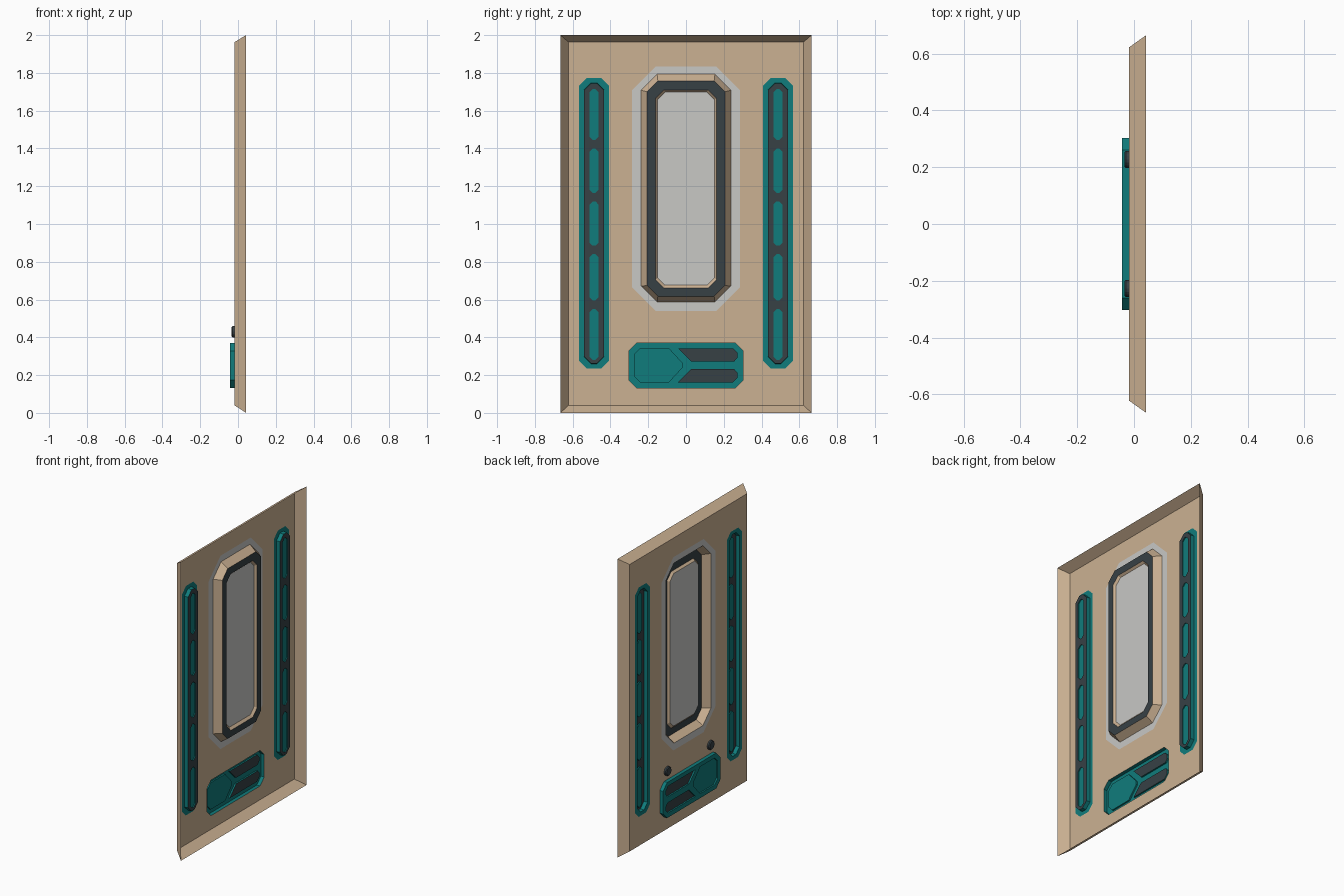
import bpy, bmesh, math
from mathutils import Vector

if "Cube" in bpy.data.objects:
    bpy.data.objects.remove(bpy.data.objects["Cube"])

def material(name, rgb):
    m = bpy.data.materials.new(name)
    m.diffuse_color = (*rgb, 1)
    m.use_nodes = True
    m.node_tree.nodes["Principled BSDF"].inputs["Base Color"].default_value = m.diffuse_color
    return m

BEIGE = material("beige", (0.60, 0.44, 0.29))
TEAL = material("teal", (0.005, 0.20, 0.20))
DARK = material("dark_grey", (0.038, 0.052, 0.060))
LIGHT = material("light_grey", (0.58, 0.58, 0.56))

FACE, BACK, PLATE = -0.018, 0.0425, -0.0425   # x of wall face, open back, plate front

def octagon(cy, hw, z0, z1, c):
    a, b = cy - hw, cy + hw
    return [(a, z0 + c), (a, z1 - c), (a + c, z1), (b - c, z1),
            (b, z1 - c), (b, z0 + c), (b - c, z0), (a + c, z0)]

def clockwise(pts):
    area = sum(p[0] * q[1] - q[0] * p[1] for p, q in zip(pts, pts[1:] + pts[:1]))
    return pts[::-1] if area > 0 else pts

class Part:
    """Collects lofted bands, holed sheets and caps into one object."""
    def __init__(self, name, *mats):
        self.name, self.mats, self.bm = name, list(mats), bmesh.new()

    def loop(self, pts, x):
        return [self.bm.verts.new((x, y, z)) for y, z in clockwise(pts)]

    def band(self, a, b, mat):
        n = len(a)
        for i in range(n):
            j = (i + 1) % n
            self.bm.faces.new((a[i], a[j], b[j], b[i])).material_index = self.mats.index(mat)

    def cap(self, a, mat):
        self.bm.faces.new(a).material_index = self.mats.index(mat)

    def sheet(self, loops, mat):
        edges = []
        for l in loops:
            for p, q in zip(l, l[1:] + l[:1]):
                edges.append(self.bm.edges.get((p, q)) or self.bm.edges.new((p, q)))
        r = bmesh.ops.triangle_fill(self.bm, use_beauty=True, use_dissolve=False,
                                    edges=edges, normal=Vector((-1, 0, 0)))
        for f in r["geom"]:
            if isinstance(f, bmesh.types.BMFace):
                f.material_index = self.mats.index(mat)
                f.normal_update()
                if f.normal.x > 0:
                    f.normal_flip()

    def finish(self):
        me = bpy.data.meshes.new(self.name)
        self.bm.normal_update()
        self.bm.to_mesh(me)
        self.bm.free()
        for m in self.mats:
            me.materials.append(m)
        ob = bpy.data.objects.new(self.name, me)
        bpy.context.collection.objects.link(ob)
        return ob

# Outlines shared by the wall openings and the parts that fill them
BAR_Y = 0.487
def bar_rim(s):
    return octagon(s * BAR_Y, 0.079, 0.235, 1.772, 0.04)
window_rim = octagon(0, 0.285, 0.54, 1.835, 0.125)
plate_rim = octagon(0, 0.303, 0.132, 0.37, 0.043)

# Wall: open-backed shell with sloped borders and openings
wall = Part("wall_panel", BEIGE)
back = wall.loop([(-0.665, 0), (-0.665, 2), (0.665, 2), (0.665, 0)], BACK)
front = wall.loop([(-0.622, 0.04), (-0.622, 1.963), (0.622, 1.963), (0.622, 0.04)], FACE)
wall.band(back, front, BEIGE)
holes = [wall.loop(o, FACE) for o in (bar_rim(-1), bar_rim(1), window_rim, plate_rim)]
wall.sheet([front] + holes, BEIGE)
wall.finish()

# Window: flat trim, sloped recess, dark frame, raised pane
win = Part("window", BEIGE, DARK, LIGHT)
loops = [win.loop(*a) for a in (
    (window_rim, FACE),
    (octagon(0, 0.238, 0.587, 1.793, 0.085), FACE),
    (octagon(0, 0.206, 0.617, 1.757, 0.057), 0.028),
    (octagon(0, 0.162, 0.660, 1.710, 0.045), 0.028),
    (octagon(0, 0.151, 0.676, 1.698, 0.040), 0.014))]
for i, m in enumerate((LIGHT, BEIGE, DARK, BEIGE)):
    win.band(loops[i], loops[i + 1], m)
win.cap(loops[-1], LIGHT)
win.finish()

# Side bars: teal rim, recessed dark channel, five teal segments
segments = [(0.28, 0.55), (0.595, 0.84), (0.885, 1.12), (1.165, 1.40), (1.445, 1.715)]
for s, side in ((-1, "left"), (1, "right")):
    bar = Part(side + "_bar", TEAL, DARK)
    a = bar.loop(bar_rim(s), FACE)
    b = bar.loop(octagon(s * BAR_Y, 0.054, 0.260, 1.747, 0.037), FACE)
    c = bar.loop(octagon(s * BAR_Y, 0.052, 0.262, 1.745, 0.036), 0.008)
    bar.band(a, b, TEAL)
    bar.band(b, c, TEAL)
    slots = []
    for z0, z1 in segments:
        rim = octagon(s * BAR_Y, 0.025, z0, z1, 0.018)
        slot, top = bar.loop(rim, 0.008), bar.loop(rim, 0.002)
        bar.band(slot, top, TEAL)
        bar.cap(top, TEAL)
        slots.append(slot)
    bar.sheet([c] + slots, DARK)
    bar.finish()

# Lower plate: raised teal block with one teal and two dark insets
plate = Part("lower_plate", TEAL, DARK)
base, top = plate.loop(plate_rim, FACE), plate.loop(plate_rim, PLATE)
plate.band(base, top, TEAL)
MID = 0.252
def mirrored(half):
    return half + [(y, -z) for y, z in reversed(half)]
pointer = [(y, MID + z) for y, z in mirrored(
    [(-0.275, 0.058), (-0.243, 0.090), (-0.09, 0.090), (-0.018, 0.012)])]
stripe = [(-0.042, 0.090), (0.248, 0.090), (0.272, 0.066), (0.272, 0.040), (0.255, 0.020), (0.027, 0.020)]
insets = [(pointer, TEAL)] + [([(y, MID + s * z) for y, z in stripe], DARK) for s in (1, -1)]
rims = []
for pts, m in insets:
    rim, floor = plate.loop(pts, PLATE), plate.loop(pts, PLATE + 0.01)
    plate.band(rim, floor, TEAL)
    plate.cap(floor, m)
    rims.append(rim)
plate.sheet([top] + rims, TEAL)
plate.finish()

# Two round studs above the plate
for s, side in ((-1, "left"), (1, "right")):
    stud = Part(side + "_stud", DARK)
    def ring(r, x):
        return stud.loop([(s * 0.228 + r * math.cos(k * math.tau / 16),
                           0.43 + r * math.sin(k * math.tau / 16)) for k in range(16)], x)
    a, b, c = ring(0.03, FACE), ring(0.03, -0.029), ring(0.025, -0.034)
    stud.band(a, b, DARK)
    stud.band(b, c, DARK)
    stud.cap(c, DARK)
    stud.finish()
